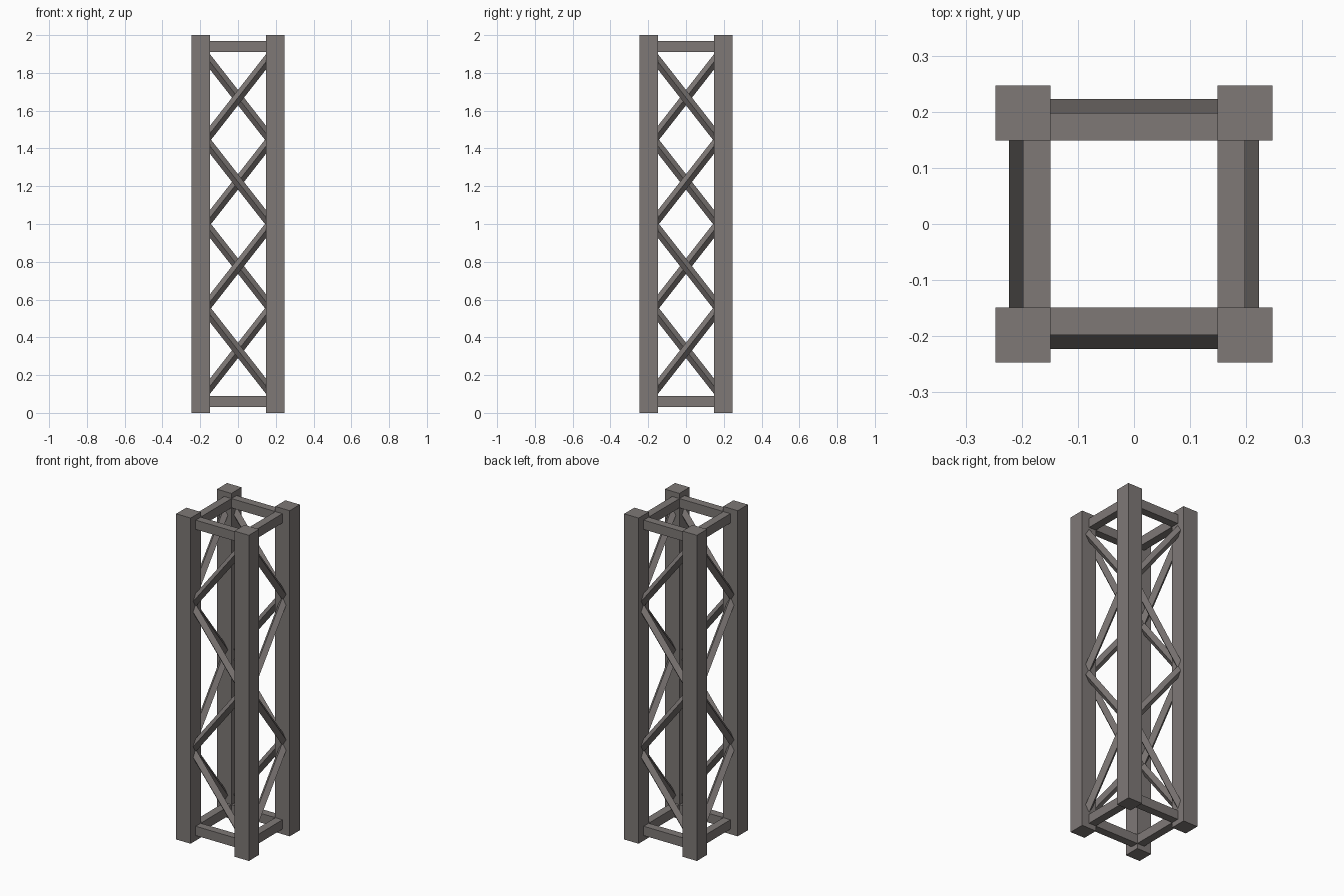
import bpy, bmesh, math
from mathutils import Matrix, Vector

if "Cube" in bpy.data.objects:
    bpy.data.objects.remove(bpy.data.objects["Cube"])

steel = bpy.data.materials.new("warm_grey_steel")
steel.diffuse_color = (0.21, 0.19, 0.183, 1)
steel.use_nodes = True
steel.node_tree.nodes["Principled BSDF"].inputs["Base Color"].default_value = steel.diffuse_color

LEG = 0.0985      # leg width
C = 0.198         # leg centre offset from the axis
INNER = 0.149     # inner face of the legs


def bar(name, size, matrix):
    """Box of the given size placed by a matrix."""
    bm = bmesh.new()
    bmesh.ops.create_cube(bm, size=1, matrix=matrix @ Matrix.Diagonal((*size, 1)))
    mesh = bpy.data.meshes.new(name)
    bm.to_mesh(mesh)
    bm.free()
    mesh.materials.append(steel)
    ob = bpy.data.objects.new(name, mesh)
    bpy.context.collection.objects.link(ob)


# Four corner legs
for sx in (-1, 1):
    for sy in (-1, 1):
        bar("corner_leg", (LEG, LEG, 2.0), Matrix.Translation((sx * C, sy * C, 1.0)))

# Each side is laid out facing -y, then turned about the z axis
STEP = 0.446      # height of one lattice bay
HALF_X, HALF_Z = 0.176, 0.225
for i, side in enumerate(("front", "right", "back", "left")):
    turn = Matrix.Rotation(i * math.pi / 2, 4, 'Z')

    # Top and bottom rails, flush with the inner leg faces
    for z, level in ((0.06, "bottom"), (1.94, "top")):
        bar(f"{side}_{level}_rail", (2 * INNER + 0.02, 0.049, 0.057),
            turn @ Matrix.Translation((0, -INNER - 0.0245, z)))

    # Zigzag braces: square bars standing on edge
    for k in range(4):
        z = 1 + (k - 1.5) * STEP
        lean = -1 if (k + i) % 2 == 0 else 1
        angle = -lean * math.atan2(HALF_Z, HALF_X)
        m = (turn @ Matrix.Translation((0, -C, z))
             @ Matrix.Rotation(angle, 4, 'Y')
             @ Matrix.Rotation(math.pi / 4, 4, 'X'))
        bar(f"{side}_brace", (2 * math.hypot(HALF_X, HALF_Z), 0.0354, 0.0354), m)
